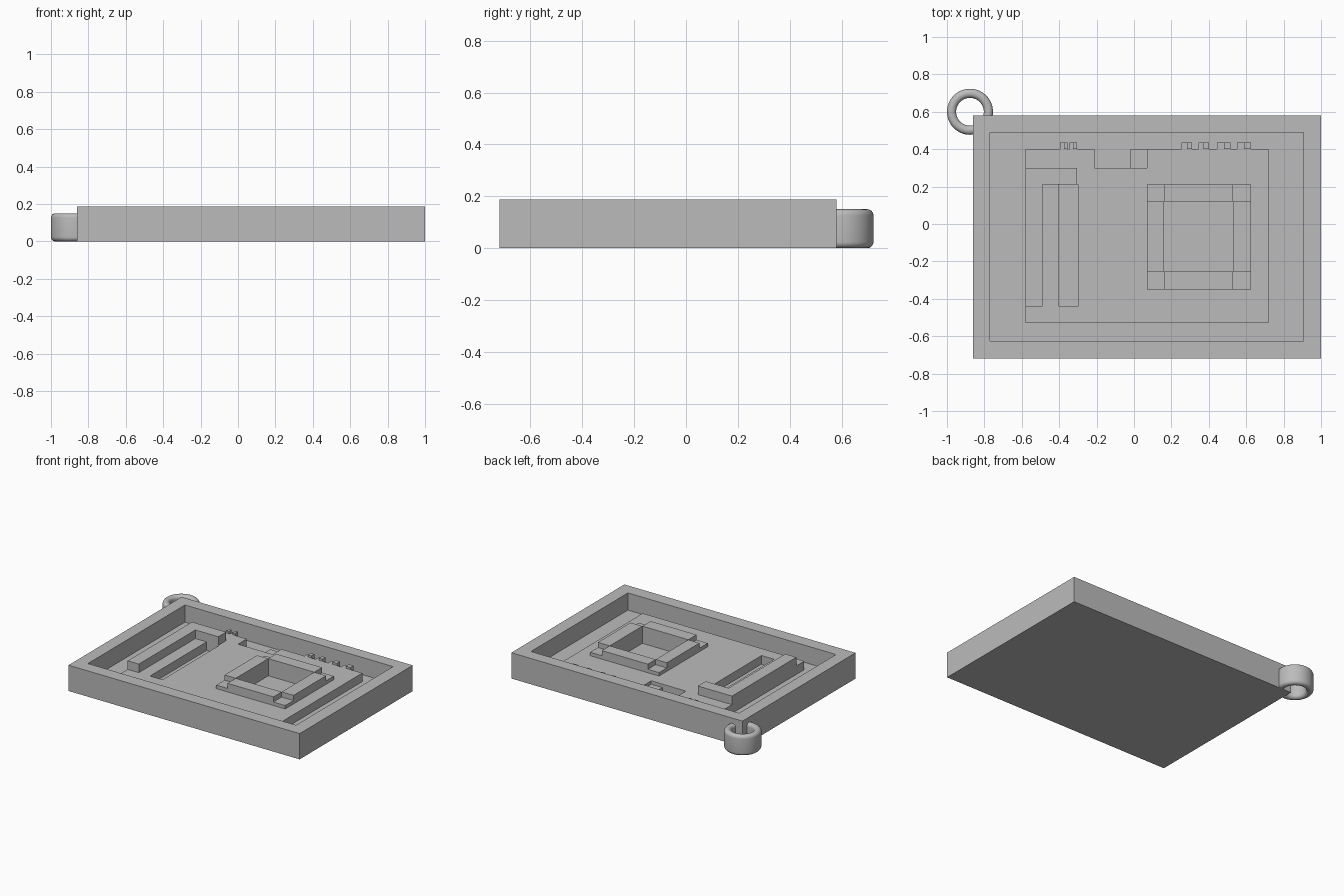
import bpy, bmesh, math

old = bpy.data.objects.get("Cube")
if old:
    bpy.data.objects.remove(old, do_unlink=True)

# One grey material for everything
grey = bpy.data.materials.new("plain grey")
grey.use_nodes = True
COLOUR = (0.5, 0.5, 0.5, 1)
grey.diffuse_color = COLOUR
grey.node_tree.nodes["Principled BSDF"].inputs["Base Color"].default_value = COLOUR

# Layer heights
FLOOR, BOARD, PAD, RIM = 0.0625, 0.125, 0.15, 0.1875
SUNK = 0.01


def finish(name, bm):
    mesh = bpy.data.meshes.new(name)
    bm.to_mesh(mesh)
    bm.free()
    mesh.materials.append(grey)
    obj = bpy.data.objects.new(name, mesh)
    bpy.context.collection.objects.link(obj)
    return obj


def block(name, x, y, z):
    """Box spanning the given (low, high) pairs."""
    bm = bmesh.new()
    bmesh.ops.create_cube(bm, size=1)
    for v in bm.verts:
        v.co = [(a + b) / 2 + c * (b - a) for (a, b), c in zip((x, y, z), v.co)]
    return finish(name, bm)


def prism(name, outline, z):
    """Vertical extrusion of a counter-clockwise outline."""
    bm = bmesh.new()
    face = bm.faces.new([bm.verts.new((px, py, z[0])) for px, py in outline])
    top = bmesh.ops.extrude_face_region(bm, geom=[face])["geom"]
    for v in top:
        if isinstance(v, bmesh.types.BMVert):
            v.co.z = z[1]
    bmesh.ops.recalc_face_normals(bm, faces=bm.faces)
    return finish(name, bm)


def cut(obj, x, y, z):
    """Subtract a box from an object."""
    cutter = block("cutter", x, y, z)
    cutter.hide_render = True
    mod = obj.modifiers.new("cut", 'BOOLEAN')
    mod.operation, mod.solver, mod.object = 'DIFFERENCE', 'EXACT', cutter
    bpy.context.view_layer.objects.active = obj
    bpy.ops.object.modifier_apply(modifier=mod.name)
    bpy.data.objects.remove(cutter, do_unlink=True)


# Tray with a rectangular recess
tray = block("tray", (-0.86, 1.0), (-0.72, 0.58), (0, RIM))
cut(tray, (-0.77, 0.905), (-0.625, 0.49), (FLOOR, 0.3))

# Raised board with a long slot, a square well and a notch in its back edge
board = block("board", (-0.58, 0.72), (-0.53, 0.40), (FLOOR - SUNK, BOARD))
cut(board, (-0.40, -0.30), (-0.44, 0.21), (0, 0.3))
cut(board, (0.16, 0.53), (-0.255, 0.12), (0, 0.3))
cut(board, (-0.21, -0.02), (0.30, 0.5), (0, 0.3))
cut(board, (-0.02, 0.07), (0.30, 0.5), (0.10, 0.3))

# L-shaped rail
prism("corner_rail", [(-0.58, -0.44), (-0.49, -0.44), (-0.49, 0.21),
                      (-0.305, 0.21), (-0.305, 0.30), (-0.58, 0.30)],
      (BOARD - SUNK, RIM))

# Socket: four tall walls round the well, with low pads at the corners
xs, ys = (0.07, 0.16, 0.53, 0.625), (-0.35, -0.255, 0.12, 0.21)
for i in range(3):
    for j in range(3):
        if i == j == 1:
            continue
        corner = i != 1 and j != 1
        block("socket_pad" if corner else "socket_wall",
              xs[i:i + 2], ys[j:j + 2],
              (BOARD - SUNK, PAD if corner else RIM))

# Small contact tabs along the back edge, each with a raised half
for x0, x1 in ((-0.395, -0.355), (-0.345, -0.305), (0.255, 0.31),
               (0.345, 0.40), (0.445, 0.515), (0.55, 0.625)):
    block("contact_tab", (x0, x1), (0.39, 0.435), (FLOOR - SUNK, BOARD))
    block("contact_tip", ((x0 + x1) / 2, x1), (0.40, 0.435), (BOARD - SUNK, 0.14))

# Keyring loop: a rounded profile spun about the vertical axis
INNER, OUTER, TALL, R = 0.074, 0.123, 0.15, 0.0235
bm = bmesh.new()
profile = []
for k, (cx, cz) in enumerate(((OUTER - R, TALL - R), (INNER + R, TALL - R),
                              (INNER + R, R), (OUTER - R, R))):
    for s in range(7):
        a = math.pi / 2 * (k + s / 6)
        profile.append(bm.verts.new((cx + R * math.cos(a), 0, cz + R * math.sin(a))))
edges = [bm.edges.new((profile[i - 1], profile[i])) for i in range(len(profile))]
bmesh.ops.spin(bm, geom=profile + edges, cent=(0, 0, 0), axis=(0, 0, 1),
               angle=math.tau, steps=64)
bmesh.ops.remove_doubles(bm, verts=bm.verts, dist=0.0001)
bmesh.ops.recalc_face_normals(bm, faces=bm.faces)
ring = finish("ring", bm)
ring.location = (-0.877, 0.60, 0)
bpy.ops.object.select_all(action='DESELECT')
ring.select_set(True)
bpy.context.view_layer.objects.active = ring
bpy.ops.object.shade_smooth_by_angle()
